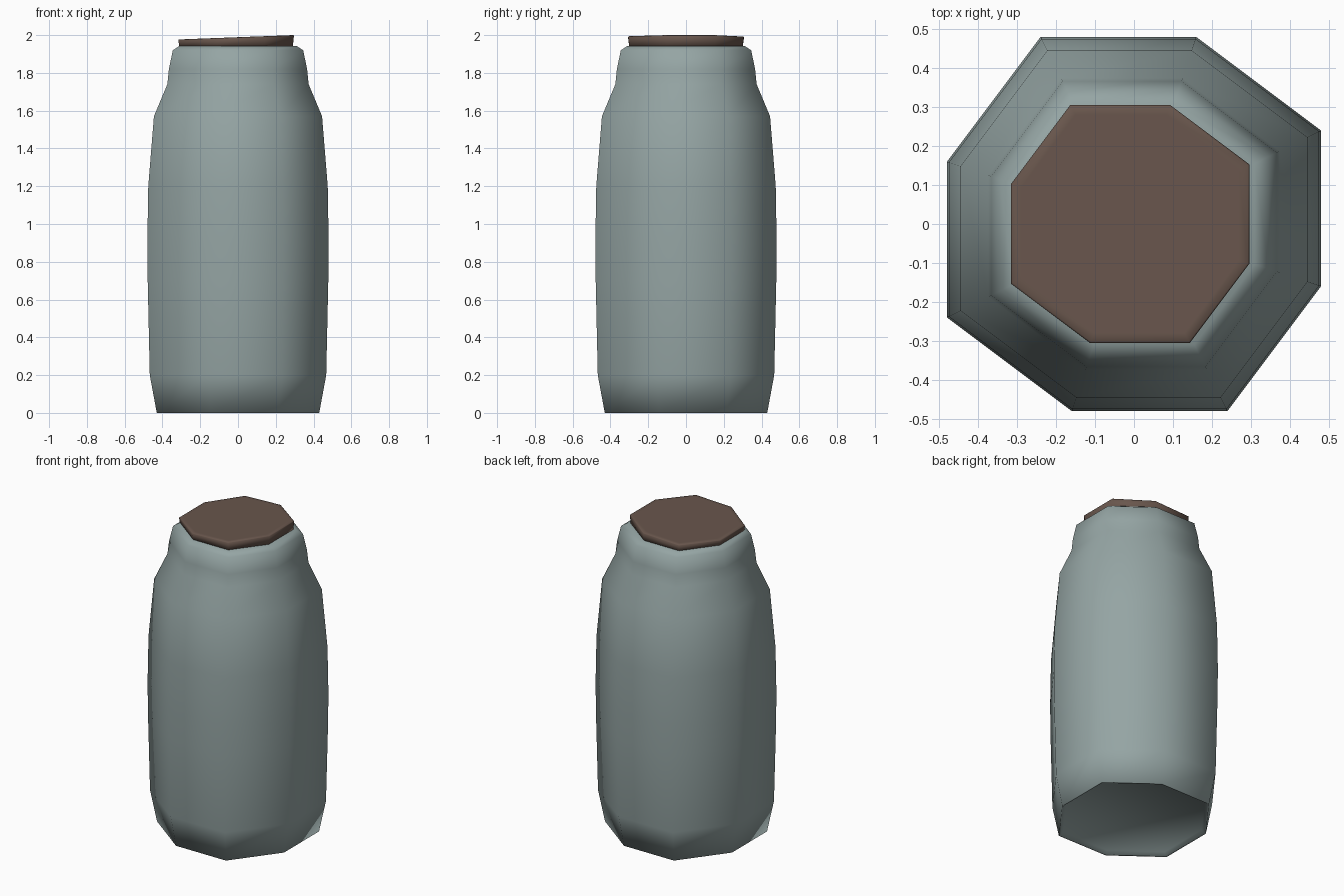
import bpy, bmesh, math

if "Cube" in bpy.data.objects:
    bpy.data.objects.remove(bpy.data.objects["Cube"])

SIDES = 8
TWIST = math.atan2(1, 2)


def material(name, rgb):
    m = bpy.data.materials.new(name)
    m.diffuse_color = (*rgb, 1)
    m.use_nodes = True
    m.node_tree.nodes["Principled BSDF"].inputs["Base Color"].default_value = m.diffuse_color
    return m


def lathe(name, profile, mat, cx=0.0, tilt=0.0):
    """Skin slightly irregular octagon rings given as (half width, height)."""
    bm = bmesh.new()
    rings = []
    for i, (w, z) in enumerate(profile):
        ring = []
        for k in range(SIDES):
            a = TWIST + k * math.tau / SIDES
            r = w * (math.sqrt(5 / 4) if k % 2 == 0 else math.sqrt(10 / 9))
            x, y = r * math.cos(a), r * math.sin(a)
            # only the upper rings follow the tilt
            ring.append(bm.verts.new((x + cx, y, z + (tilt * x if i else 0))))
        rings.append(ring)
    for a, b in zip(rings, rings[1:]):
        for k in range(SIDES):
            n = (k + 1) % SIDES
            bm.faces.new((a[k], a[n], b[n], b[k]))
    bm.faces.new(rings[0][::-1])
    bm.faces.new(rings[-1])
    for f in bm.faces:
        f.smooth = True
    me = bpy.data.meshes.new(name)
    bm.to_mesh(me)
    bm.free()
    me.materials.append(mat)
    ob = bpy.data.objects.new(name, me)
    bpy.context.collection.objects.link(ob)
    return ob


glaze = material("grey green", (0.30, 0.375, 0.37))
wood = material("dark brown", (0.14, 0.093, 0.073))

# Jar body: shallow recessed base, bulging wall, shoulder and rounded neck
lathe("jar_body", [
    (0.405, 0.02), (0.42, 0.0), (0.43, 0.0), (0.467, 0.2), (0.478, 0.7),
    (0.48, 0.9), (0.475, 1.2), (0.445, 1.57), (0.374, 1.74), (0.366, 1.82),
    (0.345, 1.92), (0.31, 1.943), (0.25, 1.943)], glaze)

# Lid: thin plug with a slightly slanted top
lathe("lid", [(0.30, 1.935), (0.306, 1.985), (0.302, 1.9885), (0.28, 1.9885)],
      wood, cx=-0.01, tilt=0.038)
